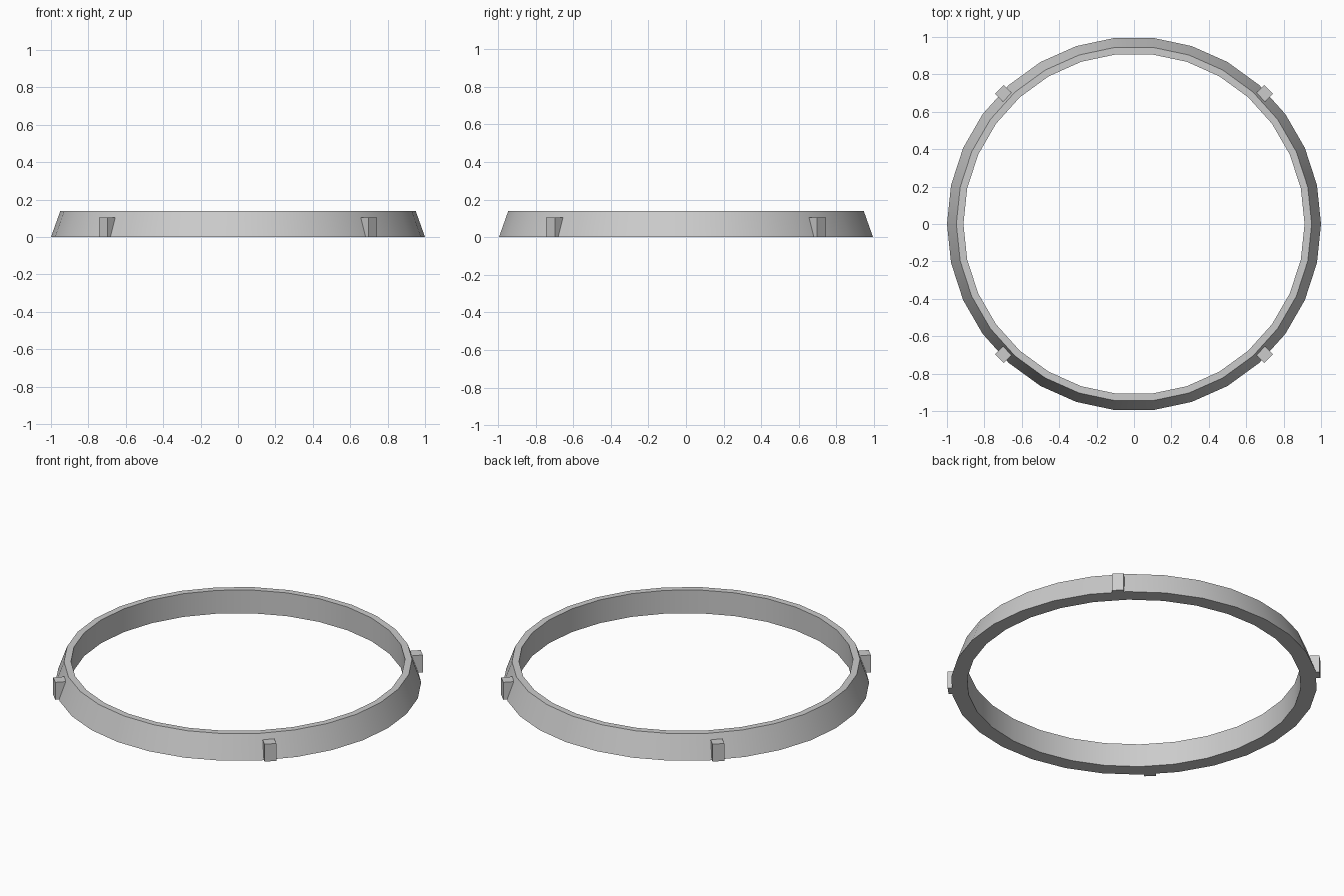
import bpy
import bmesh
from math import cos, sin, tau, radians
from mathutils import Matrix

cube = bpy.data.objects.get("Cube")
if cube:
    bpy.data.objects.remove(cube)

grey = bpy.data.materials.new("plain grey")
grey.use_nodes = True
colour = (0.6, 0.6, 0.6, 1)
grey.diffuse_color = colour
grey.node_tree.nodes["Principled BSDF"].inputs["Base Color"].default_value = colour


def add_object(name, bm):
    bmesh.ops.recalc_face_normals(bm, faces=bm.faces)
    mesh = bpy.data.meshes.new(name)
    bm.to_mesh(mesh)
    bm.free()
    mesh.materials.append(grey)
    obj = bpy.data.objects.new(name, mesh)
    bpy.context.collection.objects.link(obj)
    return obj


# Ring: a sloped outside wall and an upright inside wall
SIDES = 30
HEIGHT = 0.14
profile = [(1.0, 0), (0.95, HEIGHT), (0.912, HEIGHT), (0.912, 0)]
bm = bmesh.new()
loops = []
for i in range(SIDES):
    a = tau * i / SIDES
    loops.append([bm.verts.new((r * cos(a), r * sin(a), z)) for r, z in profile])
for i, here in enumerate(loops):
    there = loops[(i + 1) % SIDES]
    for j in range(len(profile)):
        k = (j + 1) % len(profile)
        bm.faces.new((here[j], there[j], there[k], here[k]))
ring = add_object("ring", bm)
bpy.ops.object.select_all(action="DESELECT")
ring.select_set(True)
bpy.context.view_layer.objects.active = ring
bpy.ops.object.shade_smooth_by_angle(angle=radians(30))

# Four square lugs on the diagonals, sunk into the outside wall
LUG_WIDTH, LUG_HEIGHT, LUG_RADIUS = 0.065, 0.105, 0.986
lugs = ["back_left_lug", "back_right_lug", "front_right_lug", "front_left_lug"]
for i, name in enumerate(lugs):
    bm = bmesh.new()
    place = (Matrix.Rotation(tau * (i + 0.5) / 4, 4, "Z")
             @ Matrix.Translation((LUG_RADIUS, 0, LUG_HEIGHT / 2))
             @ Matrix.Diagonal((LUG_WIDTH, LUG_WIDTH, LUG_HEIGHT, 1)))
    bmesh.ops.create_cube(bm, size=1, matrix=place)
    add_object(name, bm)
